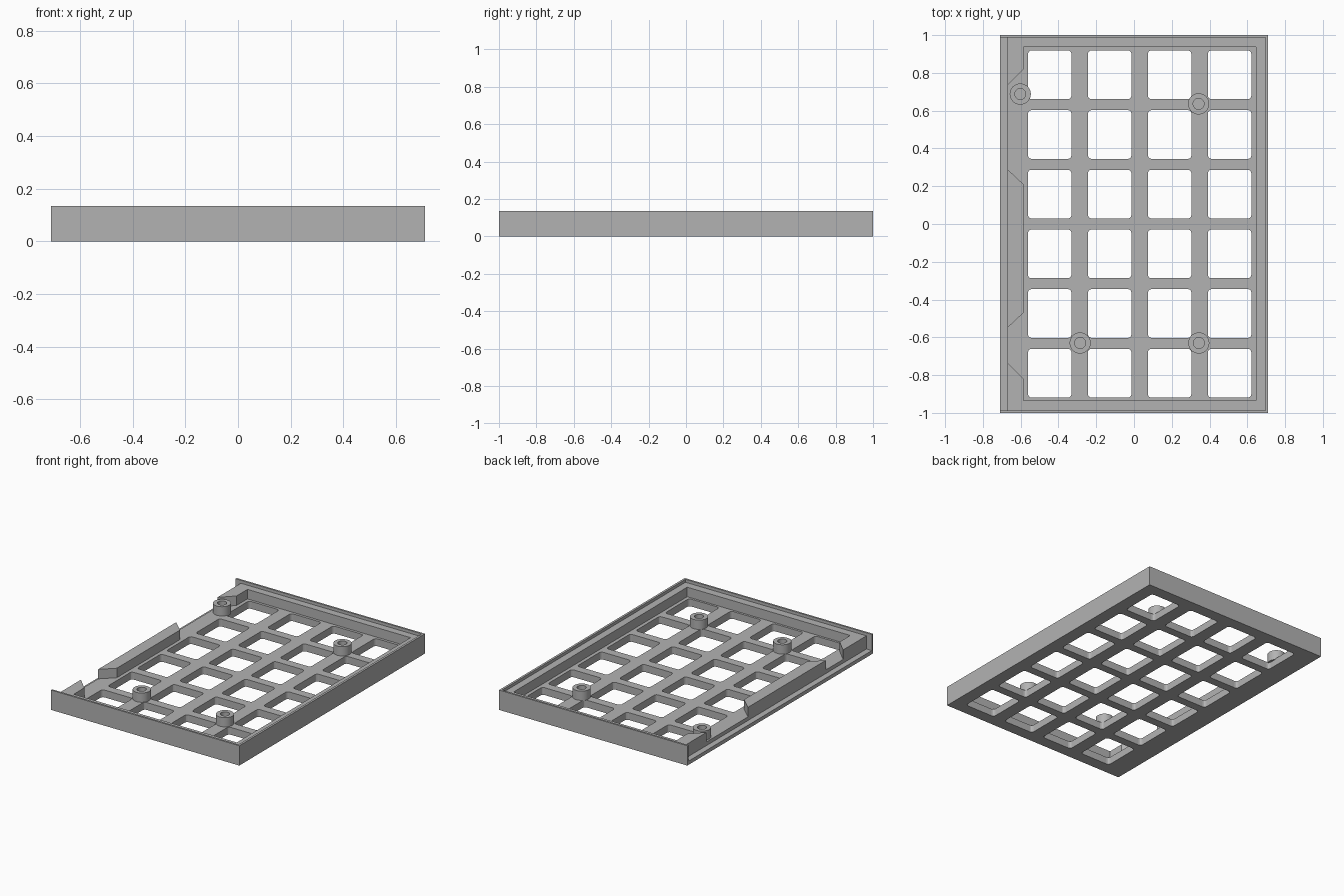
import bpy, bmesh, math

if "Cube" in bpy.data.objects:
    bpy.data.objects.remove(bpy.data.objects["Cube"])

grey = bpy.data.materials.new("plain_grey")
grey.diffuse_color = (0.45, 0.45, 0.45, 1)
grey.use_nodes = True
grey.node_tree.nodes["Principled BSDF"].inputs["Base Color"].default_value = grey.diffuse_color


def prism(name, loops, z0, z1):
    """Extruded flat shape; loops inside the first one become holes."""
    cu = bpy.data.curves.new(name + "_profile", 'CURVE')
    cu.dimensions = '2D'
    cu.fill_mode = 'BOTH'
    cu.extrude = (z1 - z0) / 2
    for pts in loops:
        sp = cu.splines.new('POLY')
        sp.points.add(len(pts) - 1)
        for p, (x, y) in zip(sp.points, pts):
            p.co = (x, y, 0, 1)
        sp.use_cyclic_u = True
    tmp = bpy.data.objects.new(name + "_tmp", cu)
    bpy.context.collection.objects.link(tmp)
    dg = bpy.context.evaluated_depsgraph_get()
    me = bpy.data.meshes.new_from_object(tmp.evaluated_get(dg))
    bpy.data.objects.remove(tmp)
    bm = bmesh.new()
    bm.from_mesh(me)
    bmesh.ops.remove_doubles(bm, verts=bm.verts, dist=1e-5)
    bmesh.ops.translate(bm, verts=bm.verts, vec=(0, 0, (z0 + z1) / 2))
    bmesh.ops.recalc_face_normals(bm, faces=bm.faces)
    for f in bm.faces:
        f.smooth = False
    bm.to_mesh(me)
    bm.free()
    me.name = name
    me.materials.clear()
    me.materials.append(grey)
    ob = bpy.data.objects.new(name, me)
    bpy.context.collection.objects.link(ob)
    return ob


def rect(x0, x1, y0, y1):
    return [(x0, y0), (x1, y0), (x1, y1), (x0, y1)]


def round_rect(cx, cy, w, h, r, n=3):
    pts = []
    for k, (sx, sy) in enumerate([(1, 1), (-1, 1), (-1, -1), (1, -1)]):
        for i in range(n + 1):
            a = math.pi / 2 * (k + i / n)
            pts.append((cx + sx * (w / 2 - r) + r * math.cos(a),
                        cy + sy * (h / 2 - r) + r * math.sin(a)))
    return pts


def circle(cx, cy, r, n=32):
    return [(cx + r * math.cos(2 * math.pi * i / n),
             cy + r * math.sin(2 * math.pi * i / n)) for i in range(n)]


X, Y = 0.71, 1.0            # outer half sizes
LX, LY = 0.695, 0.987       # inside of the thin lip
FLOOR, LEDGE, TOP = 0.05, 0.115, 0.135

# Floor plate with 4 x 6 rounded windows
windows = [round_rect(0.03 + (i - 1.5) * 0.3175, (j - 2.5) * 0.316, 0.23, 0.258, 0.018)
           for i in range(4) for j in range(6)]
prism("floor_grid", [rect(-0.67, LX, -LY, LY)] + windows, 0, FLOOR)

# Low strip along the open left side
prism("left_strip", [rect(-X, -0.67, -LY, LY)], 0, 0.025)

# Thin raised lip on front, right and back
prism("outer_lip", [[(-X, -Y), (X, -Y), (X, Y), (-X, Y),
                     (-X, LY), (LX, LY), (LX, -LY), (-X, -LY)]], 0, TOP)

# Inner ledge with short returns on the left side
prism("inner_ledge", [[(-0.67, LY), (-0.67, 0.735), (-0.585, 0.82), (-0.585, 0.937),
                       (0.645, 0.937), (0.645, -0.934), (-0.585, -0.934),
                       (-0.585, -0.82), (-0.67, -0.735), (-0.67, -LY),
                       (LX, -LY), (LX, LY)]], FLOOR, LEDGE)

# Left wall between the two notches
prism("left_wall", [[(-0.67, 0.29), (-0.67, -0.55), (-0.585, -0.47), (-0.585, 0.21)]],
      FLOOR, LEDGE)

# Screw bosses
for k, (x, y) in enumerate([(-0.602, 0.688), (0.342, 0.636),
                            (-0.285, -0.63), (0.343, -0.63)]):
    ob = prism(f"screw_boss_{k + 1}", [circle(x, y, 0.056), circle(x, y, 0.029)], 0.045, 0.113)
    bpy.ops.object.select_all(action='DESELECT')
    ob.select_set(True)
    bpy.context.view_layer.objects.active = ob
    bpy.ops.object.shade_smooth_by_angle(angle=math.radians(30))
